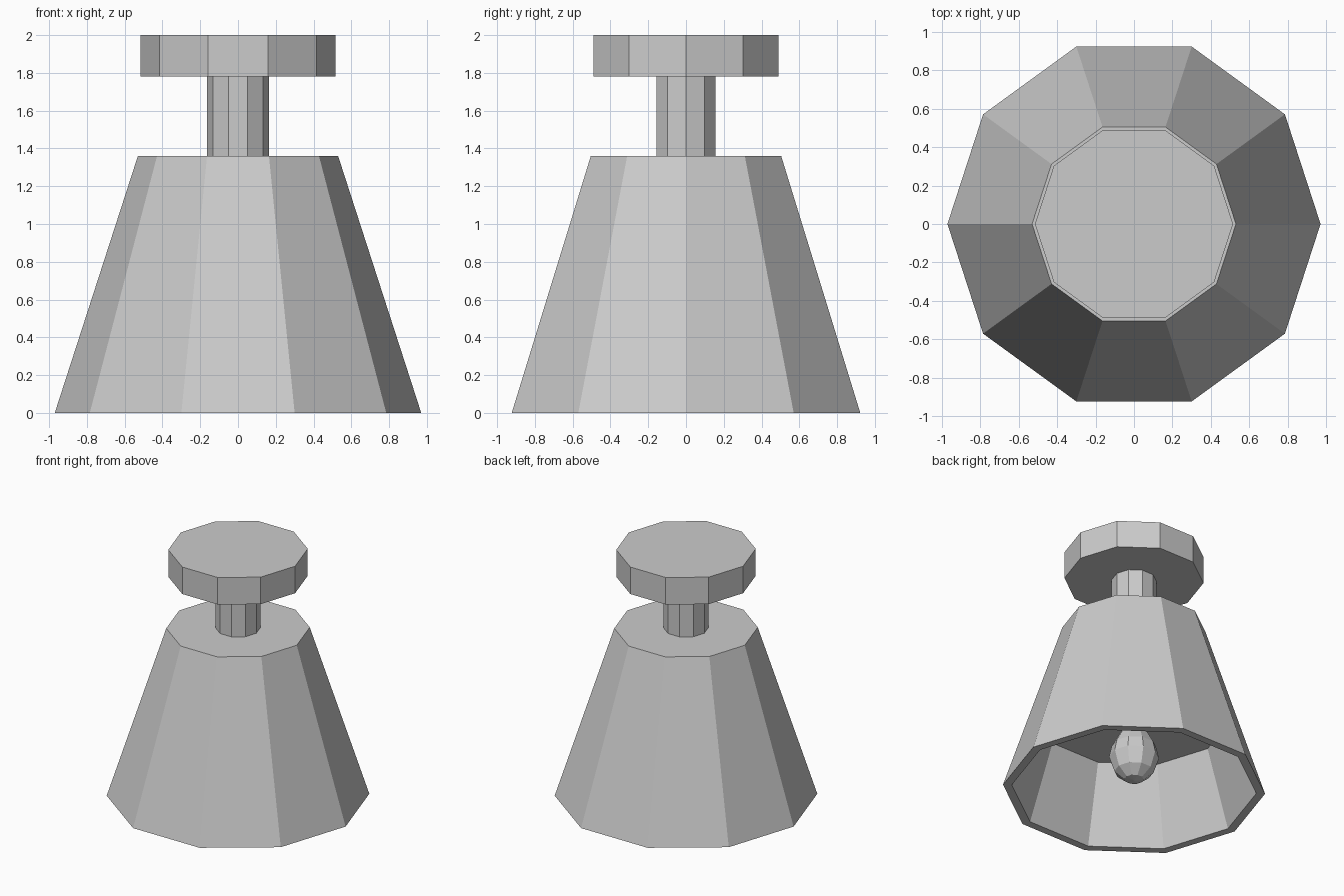
import bpy, bmesh
from math import cos, sin, tau

if "Cube" in bpy.data.objects:
    bpy.data.objects.remove(bpy.data.objects["Cube"])

SIDES = 10


def lathe(name, profile):
    """Turn a (radius, z) profile into a flat-faced solid of revolution."""
    bm = bmesh.new()
    rings = []
    for r, z in profile:
        if r == 0:
            rings.append([bm.verts.new((0, 0, z))] * SIDES)
        else:
            rings.append([bm.verts.new((r * cos(tau * i / SIDES), r * sin(tau * i / SIDES), z))
                          for i in range(SIDES)])
    for a, b in zip(rings, rings[1:]):
        for i in range(SIDES):
            j = (i + 1) % SIDES
            corners = list(dict.fromkeys((a[i], a[j], b[j], b[i])))
            bm.faces.new(corners)
    # Merge the flat end fans into single polygons
    bmesh.ops.recalc_face_normals(bm, faces=bm.faces)
    bmesh.ops.dissolve_limit(bm, angle_limit=0.01, verts=bm.verts, edges=bm.edges)
    mesh = bpy.data.meshes.new(name)
    bm.to_mesh(mesh)
    bm.free()
    obj = bpy.data.objects.new(name, mesh)
    bpy.context.collection.objects.link(obj)
    return obj


# Ceiling plate and stem
lathe("ceiling_plate", [(0, 1.78), (0.515, 1.78), (0.515, 2.0), (0, 2.0)])
lathe("stem", [(0, 1.36), (0.165, 1.36), (0.165, 1.78), (0, 1.78)])

# Flared shade with a recessed underside
lathe("shade", [(0, 1.36), (0.53, 1.36), (0.97, 0), (0.905, 0), (0.71, 0.61), (0, 0.61)])

# Bulb hanging inside the shade
lathe("bulb", [(0, 0.61), (0.09, 0.61), (0.09, 0.5), (0.165, 0.36), (0.185, 0.27),
               (0.145, 0.15), (0.07, 0.085), (0, 0.075)])
